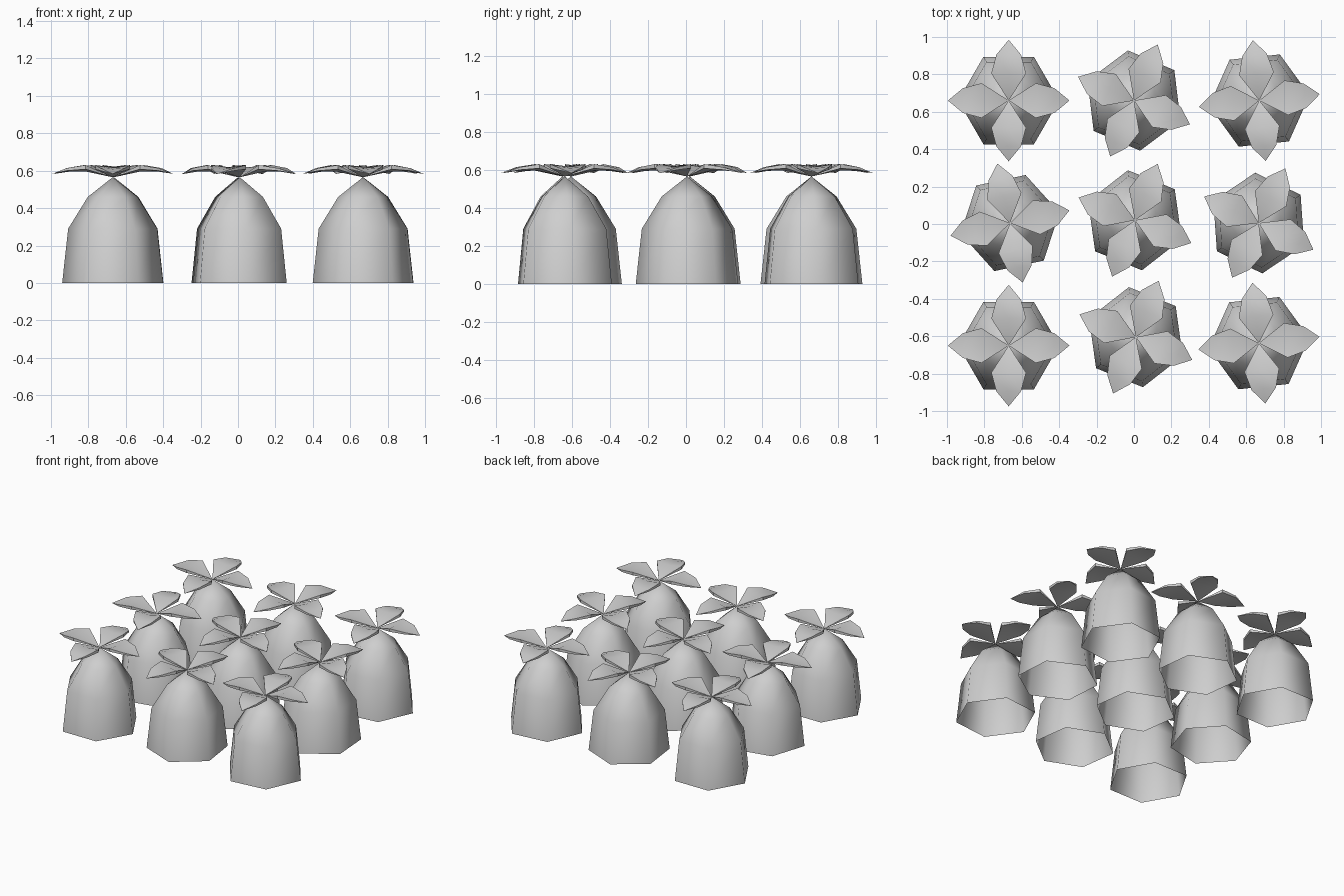
import bpy, bmesh, math
from mathutils import Matrix

default = bpy.data.objects.get("Cube")
if default:
    bpy.data.objects.remove(default, do_unlink=True)

grey = bpy.data.materials.new("light_grey")
grey.use_nodes = True
grey.diffuse_color = (0.62, 0.62, 0.62, 1)
grey.node_tree.nodes["Principled BSDF"].inputs["Base Color"].default_value = (0.62, 0.62, 0.62, 1)

BODY = [(0.27, 0.0), (0.238, 0.29), (0.133, 0.46)]   # radius, height
APEX = 0.565
# distance out, half width, edge height, rib height, thickness
LEAF = [(0.145, 0.093, 0.63, 0.618, 0.022), (0.245, 0.066, 0.614, 0.609, 0.014)]
TIP = (0.325, 0, 0.583)


def finish(bm, name, smooth_angle):
    bmesh.ops.recalc_face_normals(bm, faces=bm.faces)
    mesh = bpy.data.meshes.new(name)
    bm.to_mesh(mesh)
    bm.free()
    mesh.materials.append(grey)
    obj = bpy.data.objects.new(name, mesh)
    bpy.context.collection.objects.link(obj)
    bpy.ops.object.select_all(action='DESELECT')
    obj.select_set(True)
    bpy.context.view_layer.objects.active = obj
    bpy.ops.object.shade_smooth_by_angle(angle=math.radians(smooth_angle))
    return obj


# Six-sided dome, open underneath
def make_body():
    bm = bmesh.new()
    rings = [[bm.verts.new((r * math.cos(k * math.pi / 3), r * math.sin(k * math.pi / 3), z))
              for k in range(6)] for r, z in BODY]
    top = bm.verts.new((0, 0, APEX))
    for k in range(6):
        n = (k + 1) % 6
        for low, high in zip(rings, rings[1:]):
            bm.faces.new((low[k], low[n], high[n], high[k]))
        bm.faces.new((rings[-1][k], rings[-1][n], top))
    return finish(bm, "fruit_body", 80)


# One cupped, tapering leaf pointing along +x
def add_leaf(bm, turn):
    root, tip = bm.verts.new((0, 0, APEX)), bm.verts.new(TIP)
    loops = []
    for x, w, edge, rib, t in LEAF:
        points = [(x, -w, edge), (x, 0, rib), (x, w, edge),
                  (x, w, edge - t), (x, 0, rib - t), (x, -w, edge - t)]
        loops.append([bm.verts.new(p) for p in points])
    inner, outer = loops
    for k in range(6):
        n = (k + 1) % 6
        bm.faces.new((root, inner[k], inner[n]))
        bm.faces.new((inner[k], outer[k], outer[n], inner[n]))
        bm.faces.new((outer[k], tip, outer[n]))
    bmesh.ops.rotate(bm, verts=[root, tip] + inner + outer,
                     matrix=Matrix.Rotation(turn, 3, 'Z'))


# Crown of four leaves
def make_crown():
    bm = bmesh.new()
    for k in range(4):
        add_leaf(bm, k * math.pi / 2)
    return finish(bm, "leaf_crown", 35)


# Nine plants in a grid: x, y, turn in degrees
PLANTS = [(-0.67, 0.66, 0), (0, 0.66, -23), (0.67, 0.66, 6),
          (-0.663, 0.005, 12), (0.005, 0.02, -22), (0.667, 0.005, -26),
          (-0.67, -0.65, 0), (0.01, -0.605, -22), (0.668, -0.637, 6)]
parts = [make_body(), make_crown()]
for i, (x, y, turn) in enumerate(PLANTS):
    for part in parts:
        obj = part
        if i:
            obj = part.copy()
            bpy.context.collection.objects.link(obj)
        obj.location = (x, y, 0)
        obj.rotation_euler.z = math.radians(turn)
